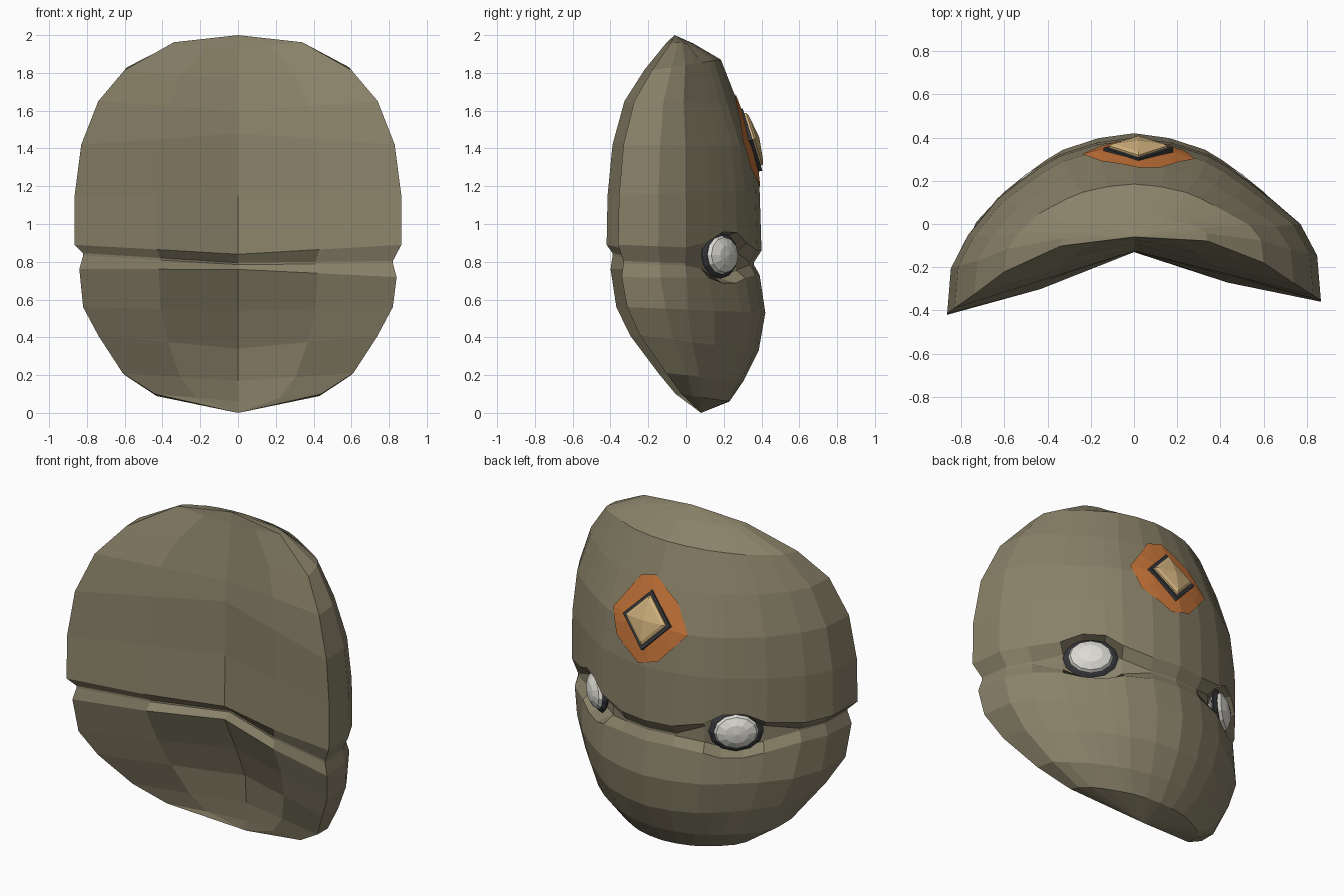
import bpy, bmesh
from math import cos, sin, tau
from mathutils import Vector, Matrix
from mathutils.bvhtree import BVHTree

default = bpy.data.objects.get("Cube")
if default:
    bpy.data.objects.remove(default)


def material(name, colour):
    mat = bpy.data.materials.new(name)
    mat.use_nodes = True
    mat.diffuse_color = (*colour, 1)
    mat.node_tree.nodes["Principled BSDF"].inputs["Base Color"].default_value = (*colour, 1)
    return mat


olive = material("olive_shell", (.25, .22, .14))
orange = material("orange_paint", (.58, .18, .042))
tan = material("tan_gem", (.65, .45, .21))
white = material("pale_eye", (.72, .71, .66))
charcoal = material("charcoal", (.036, .038, .044))


def finish(name, bm, mat, recalc=True):
    if recalc:
        bmesh.ops.recalc_face_normals(bm, faces=bm.faces)
    mesh = bpy.data.meshes.new(name)
    bm.to_mesh(mesh)
    mesh.materials.append(mat)
    obj = bpy.data.objects.new(name, mesh)
    bpy.context.collection.objects.link(obj)
    return obj


def bridge(bm, a, b):
    """Join two closed loops; a single vertex makes a fan."""
    n = max(len(a), len(b))
    for i in range(n):
        j = (i + 1) % n
        if len(a) == 1:
            bm.faces.new((a[0], b[i], b[j]))
        elif len(b) == 1:
            bm.faces.new((a[i], b[0], a[j]))
        else:
            bm.faces.new((a[i], b[i], b[j], a[j]))


# Shell: rows of (rim x, rim y, rim z, back y, back z, hollow y, hollow z)
rows = [
    (.34, -.09, 1.962, .04, 1.955, -.07, 1.93),
    (.6, -.2, 1.815, .185, 1.87, -.09, 1.76),
    (.74, -.3, 1.65, .275, 1.64, -.11, 1.6),
    (.83, -.36, 1.42, .36, 1.41, -.125, 1.48),
    (.865, -.385, 1.15, .39, 1.18, -.125, 1.15),
    (.865, -.39, .89, .4, .86, -.13, .84),
    (.82, -.36, .825, .36, .797, -.08, .795),
    (.82, -.36, .812, .36, .783, -.08, .785),
    (.84, -.37, .74, .39, .73, -.13, .76),
    (.82, -.34, .56, .42, .53, -.02, .54),
    (.74, -.27, .41, .385, .33, .07, .34),
    (.61, -.125, .21, .305, .17, .08, .17),
    (.44, -.04, .1, .23, .06, .08, .06),
]
# Half of the curved cross-section: share of the width, share of the depth
arc = [(1, 0), (.98, .27), (.89, .46), (.73, .645), (.62, .74), (.5, .835), (.4, .9), (.2, .97)]
upper_lip, groove_top, groove_bottom, lower_lip = 5, 6, 7, 8
# Eye opening: how far each row parts, and how strongly each column follows
lid_shift = {upper_lip: .09, groove_top: .13, groove_bottom: -.075, lower_lip: -.045}
eye_weight = {3: .4, 4: 1, 5: 1, 6: .4}

bm = bmesh.new()
loops = [[bm.verts.new((0, -.06, 2))]]
for k, (w, yr, zr, yb, zb, yh, zh) in enumerate(rows):
    half = []
    for i, (fx, fy) in enumerate(arc):
        weight = eye_weight.get(i, 0)
        sunk = .075 * weight if k in (groove_top, groove_bottom) else 0
        z = zr + (zb - zr) * fy + lid_shift.get(k, 0) * weight
        half.append((w * fx - sunk * .6, yr + (yb - yr) * fy - sunk * .8, z))
    bend = .6 if upper_lip <= k <= lower_lip else .5
    fold = (w / 2, yh + (yr - yh) * bend, (zh + zr) / 2)
    mirrored = [(-x, y, z) for x, y, z in reversed(half)]
    ring = half + [(0, yb, zb)] + mirrored
    ring += [(-fold[0], *fold[1:]), (0, yh, zh), fold]
    verts = []
    for x, y, z in ring:
        # slight lopsidedness of the rim and the groove
        lean = .035 * x if y < 0 else 0
        tilt = -.025 * x if y < 0 and k in (groove_top, groove_bottom, lower_lip) else 0
        verts.append(bm.verts.new((x, y + lean, z + tilt)))
    loops.append(verts)
loops.append([bm.verts.new((0, .08, 0))])
for a, b in zip(loops, loops[1:]):
    bridge(bm, a, b)
bmesh.ops.recalc_face_normals(bm, faces=bm.faces)
surface = BVHTree.FromBMesh(bm)
finish("mask_shell", bm, olive)


# Eyes: faceted domes sunk in dark sockets between the parted lips
def dome(name, centre, normal, radii, mat):
    bm = bmesh.new()
    bmesh.ops.create_uvsphere(bm, u_segments=12, v_segments=6, radius=1)
    side = Vector((0, 0, 1)).cross(normal).normalized()
    up = normal.cross(side)
    frame = Matrix((side, up, normal)).transposed().to_4x4()
    bm.transform(Matrix.Translation(centre) @ frame @ Matrix.Diagonal((*radii, 1)))
    finish(name, bm, mat)


for label, s in (("left", 1), ("right", -1)):
    out = Vector((.62 * s, .78, .02)).normalized()
    spot = Vector((.463 * s, .178, .835))
    dome(label + "_socket", spot, out, (.155, .125, .03), charcoal)
    dome(label + "_eye", spot + out * .005, out, (.132, .108, .06), white)


# Painted patch: thin sheet laid on the forehead
centre_x, centre_z = .02, 1.44
outline = [(0, .25), (.1, .22), (.26, .0), (.21, -.14), (.03, -.25), (-.1, -.21), (-.26, -.03), (-.17, .13)]
fine = []
for (ax, az), (bx, bz) in zip(outline, outline[1:] + outline[:1]):
    fine += [(ax, az), ((ax + bx) / 2, (az + bz) / 2)]
bm = bmesh.new()


def lay(x, z):
    hit = surface.ray_cast(Vector((x, 2, z)), Vector((0, -1, 0)))[0]
    return bm.verts.new(hit + Vector((0, .008, .002)))


steps = 5
rings = [[lay(centre_x, centre_z)]]
for step in range(1, steps + 1):
    rings.append([lay(centre_x + x * step / steps, centre_z + z * step / steps) for x, z in fine])
for a, b in zip(rings, rings[1:]):
    bridge(bm, a, b)
bmesh.ops.recalc_face_normals(bm, faces=bm.faces)
if sum(f.normal.y for f in bm.faces) < 0:
    bmesh.ops.reverse_faces(bm, faces=bm.faces)
finish("forehead_patch", bm, orange, recalc=False)


# Forehead gem: stacked diamonds leaning with the brow
def diamond(name, layers, mat):
    bm = bmesh.new()
    normal = Vector((0, .95, .3)).normalized()
    up = Vector((0, -.3, .95)).normalized()
    origin = Vector((centre_x, .345, 1.445))
    loops = []
    for scale, height in layers:
        base = origin + normal * height
        if scale == 0:
            loops.append([bm.verts.new(base)])
            continue
        loops.append([bm.verts.new(base + Vector((.14 * scale * cos(tau * i / 4), 0, 0))
                                   + up * (.15 * scale * sin(tau * i / 4))) for i in range(4)])
    for a, b in zip(loops, loops[1:]):
        bridge(bm, a, b)
    finish(name, bm, mat)


diamond("gem_frame", [(0, -.04), (1.15, -.04), (1.15, .008), (0, .008)], charcoal)
diamond("gem", [(0, 0), (.97, 0), (.97, .018), (.82, .028), (0, .045)], tan)
